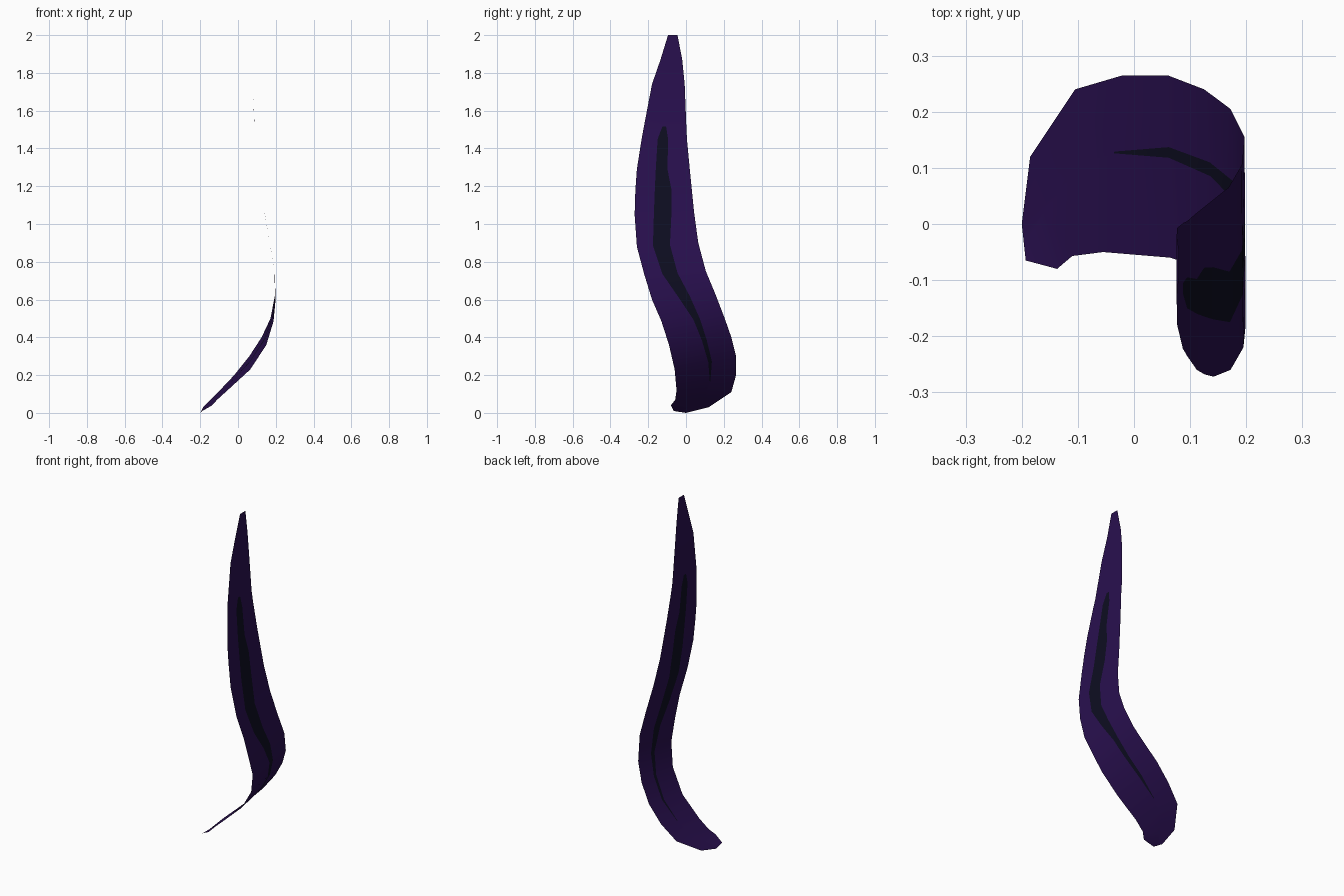
import bpy, bmesh

def material(name, rgb):
    m = bpy.data.materials.new(name)
    m.diffuse_color = (*rgb, 1)
    return m

def lookup(table, z):
    """Piecewise linear x for a height z."""
    for (z0, x0), (z1, x1) in zip(table, table[1:]):
        if z <= z1:
            return x0 + (x1 - x0) * (z - z0) / (z1 - z0)
    return table[-1][1]

# Side bend of the blade, (z, x), for the upper part and for each lower edge
upper = [(.66, .2), (.73, .195), (.88, .172), (1.05, .142), (1.29, .112),
         (1.52, .087), (1.74, .077), (1.87, .076), (2, .08)]
near_bend = [(0, -.2), (.01, -.193), (.04, -.137), (.07, -.11), (.12, -.055),
             (.23, .065), (.36, .15), (.485, .188), (.6, .199)] + upper
far_bend = [(0, -.2), (.03, -.185), (.11, -.105), (.2, -.02), (.3, .06),
            (.4, .125), (.5, .172), (.6, .194)] + upper

# Rows from tip to root: near edge y, z, far edge y, z, stripe from y to y
rows = [
    (-.095, 2.0, -.045, 2.0, -.08, -.06),
    (-.135, 1.87, -.02, 1.87, -.09, -.07),
    (-.18, 1.74, -.007, 1.74, -.11, -.09),
    (-.222, 1.52, .002, 1.51, -.125, -.105),
    (-.235, 1.45, .005, 1.45, -.15, -.095),
    (-.26, 1.29, .02, 1.29, -.16, -.098),
    (-.268, 1.18, .03, 1.19, -.165, -.078),
    (-.272, 1.05, .043, 1.06, -.17, -.077),
    (-.26, .88, .065, .9, -.175, -.085),
    (-.22, .73, .105, .75, -.125, -.045),
    (-.18, .6, .155, .63, -.04, .02),
    (-.13, .485, .205, .5, .04, .075),
    (-.09, .36, .24, .4, .085, .11),
    (-.06, .23, .265, .3, .118, .137),
    (-.05, .12, .265, .2, .126, .129),
    (-.057, .07, .24, .11, .09, .1),
    (-.08, .04, .12, .03, .02, .03),
    (-.065, .01, 0, 0, -.04, -.03),
]
STRIPE_ROWS = range(3, 14)

# Thin curved blade with a dark stripe cut into the middle column
bm = bmesh.new()
grid = []
for yl, zl, yr, zr, s0, s1 in rows:
    xl, xr = lookup(near_bend, zl), lookup(far_bend, zr)
    line = []
    for y in (yl, s0, s1, yr):
        t = (y - yl) / (yr - yl)
        line.append(bm.verts.new((xl + (xr - xl) * t, y, zl + (zr - zl) * t)))
    grid.append(line)
for r, (a, b) in enumerate(zip(grid, grid[1:])):
    for c in range(3):
        f = bm.faces.new((a[c], b[c], b[c + 1], a[c + 1]))
        f.smooth = True
        f.material_index = int(c == 1 and r in STRIPE_ROWS)

mesh = bpy.data.meshes.new("curved_blade")
bm.to_mesh(mesh)
bm.free()
mesh.materials.append(material("deep_purple", (.022, .005, .078)))
mesh.materials.append(material("dark_navy", (.0042, .0042, .015)))
blade = bpy.data.objects.new("curved_blade", mesh)
bpy.context.collection.objects.link(blade)
